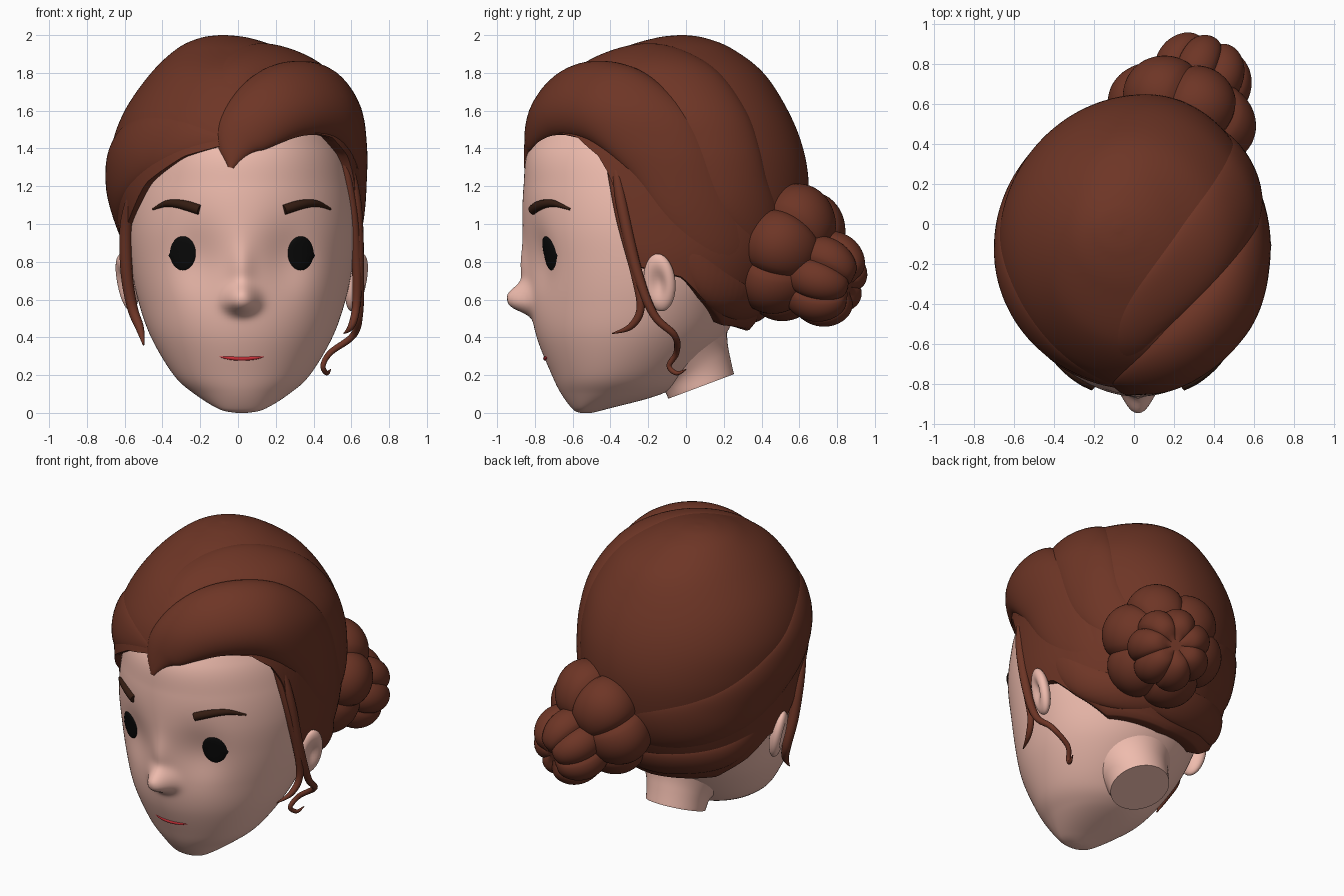
import bpy, bmesh
from math import sin, cos, pi, exp, radians, sqrt
from mathutils import Vector, Matrix
from mathutils.bvhtree import BVHTree

if "Cube" in bpy.data.objects:
    bpy.data.objects.remove(bpy.data.objects["Cube"])


def material(name, rgb):
    m = bpy.data.materials.new(name)
    m.diffuse_color = (*rgb, 1)
    m.use_nodes = True
    m.node_tree.nodes["Principled BSDF"].inputs["Base Color"].default_value = m.diffuse_color
    return m


SKIN = material("skin", (.86, .50, .42))
HAIR = material("hair", (.155, .036, .019))
BROW = material("brow", (.035, .012, .006))
DARK = material("eye", (.003, .003, .003))
LIP = material("lip", (.6, .03, .04))


def at(keys, t):
    """Catmull-Rom sample of a key list, t in 0..1."""
    f = t * (len(keys) - 1)
    i = min(int(f), len(keys) - 2)
    u = f - i
    g = lambda j: keys[max(0, min(len(keys) - 1, j))]
    return [.5 * (2 * b + (c - a) * u + (2*a - 5*b + 4*c - d) * u*u + (3*b - a - 3*c + d) * u**3)
            for a, b, c, d in zip(g(i - 1), g(i), g(i + 1), g(i + 2))]


def skin_rows(name, rows, mat, closed=True, cap0=True, cap1=True):
    """Join rows of points with quads into a smooth object."""
    n = len(rows[0])
    verts = [tuple(p) for r in rows for p in r]
    faces = [(i*n + j, i*n + (j+1) % n, (i+1)*n + (j+1) % n, (i+1)*n + j)
             for i in range(len(rows) - 1) for j in range(n if closed else n - 1)]
    if closed and cap0:
        faces.append(tuple(range(n)))
    if closed and cap1:
        faces.append(tuple(range(len(verts) - n, len(verts))))
    me = bpy.data.meshes.new(name)
    me.from_pydata(verts, [], faces)
    bm = bmesh.new()
    bm.from_mesh(me)
    bmesh.ops.recalc_face_normals(bm, faces=bm.faces)
    bm.to_mesh(me)
    tree = BVHTree.FromBMesh(bm)
    bm.free()
    me.materials.append(mat)
    ob = bpy.data.objects.new(name, me)
    bpy.context.collection.objects.link(ob)
    bpy.ops.object.select_all(action='DESELECT')
    ob.select_set(True)
    bpy.context.view_layer.objects.active = ob
    bpy.ops.object.shade_smooth_by_angle(angle=radians(50))
    return ob, tree


def section(key, phi):
    """Point on an uneven ellipse; phi = 0 is the front, positive to +x."""
    z, cx, xl, xr, yc, yf, yb = key
    s, c = sin(phi), cos(phi)
    x = cx + (xr - cx if s > 0 else cx - xl) * s
    y = yc + (yc - yf if c > 0 else yb - yc) * -c
    return Vector((x, y, z))


def tube(name, path, radii, mat, n=48, sides=12):
    pts = [Vector(at(path, i / n)) for i in range(n + 1)]
    rad = [at([(r,) for r in radii], i / n)[0] for i in range(n + 1)]
    rows, nrm = [], Vector((.8, .5, .1))
    for i, p in enumerate(pts):
        t = (pts[min(n, i + 1)] - pts[max(0, i - 1)]).normalized()
        nrm = (nrm - t * nrm.dot(t)).normalized()
        b = t.cross(nrm)
        rows.append([p + (nrm * cos(a) + b * sin(a)) * rad[i]
                     for a in (2 * pi * k / sides for k in range(sides))])
    return skin_rows(name, rows, mat)


# Head: z, half width, middle y, front y, back y
head_keys = [(z, .02, .02 - w, .02 + w, yc, yf, yb) for z, w, yc, yf, yb in [
    (0, .03, -.53, -.56, -.5), (.02, .12, -.53, -.60, -.42), (.1, .25, -.42, -.66, -.13),
    (.2, .36, -.36, -.71, .02), (.4, .48, -.28, -.79, .2), (.6, .55, -.22, -.83, .3),
    (.8, .59, -.2, -.85, .4), (1, .605, -.2, -.865, .5), (1.2, .585, -.2, -.86, .55),
    (1.4, .53, -.2, -.83, .5), (1.6, .4, -.2, -.68, .35), (1.75, .1, -.2, -.35, 0)]]


def face_point(key, phi):
    p = section(key, phi)
    if p.y < -.4:
        dx, z = p.x - .02, p.z
        r = (dx / .085)**2 + ((z - .59) / (.062 if z < .59 else .085))**2
        tip = .112 * exp(-r**1.4)
        bridge = .03 * exp(-(dx / .06)**2 - ((z - .76) / .13)**2)
        socket = .05 * exp(-((abs(dx) - .24) / .14)**2 - ((z - .81) / .19)**2)
        p.y += -(-socket) - tip - bridge
    return p


head, face = skin_rows("head", [[-1 * -face_point(at(head_keys, i / 150), 2*pi*j / 200)
                                 for j in range(200)] for i in range(151)], SKIN)
tube("neck", [(.02, .08, .14), (.02, .045, .23), (.02, -.03, .36), (.02, -.12, .55)],
     [.185, .205, .29, .38], SKIN, sides=48)


def on_face(x, z, off=0):
    hit = face.ray_cast(Vector((x, -2, z)), Vector((0, 1, 0)))[0]
    return Vector((x, hit.y - off, z))


# Eyes, brows and ears on both sides
for side, m in (("right", 1), ("left", -1)):
    rows = []
    for r in (1, .95, .8, .6, .4, .2, .02):
        ring = []
        for k in range(48):
            a = 2 * pi * k / 48 - pi
            lash = 1 + .13 * exp(-((a + .15) / .12)**2) * r
            ring.append(on_face(.02 + m * (.312 + .068 * r * cos(a) * lash),
                                .845 + .09 * r * sin(a), .002 + .014 * sqrt(1 - r*r)))
        rows.append(ring)
    skin_rows(side + "_eye", rows, DARK, cap0=False)
    brow = [on_face(.02 + m * x, z, -.002) for x, z in
            [(.222, 1.075), (.28, 1.094), (.34, 1.107), (.4, 1.107), (.47, 1.078)]]
    tube(side + "_brow", brow, [.027, .027, .023, .017, .006], BROW)

    bpy.ops.mesh.primitive_uv_sphere_add(segments=40, ring_count=24)
    ear = bpy.context.object
    ear.name = side + "_ear"
    for v in ear.data.vertices:
        r2 = v.co.y**2 + v.co.z**2
        if v.co.x * m > 0:
            v.co.x *= 1 - .85 * exp(-r2 * 3.2)
    ear.data.transform(Matrix.Translation((.02 + m * .61, -.14, .69))
                       @ Matrix.Rotation(-m * .35, 4, 'Z') @ Matrix.Rotation(m * .2, 4, 'Y')
                       @ Matrix.Diagonal((.05, .088, .155, 1)))
    ear.data.materials.append(SKIN)
    bpy.ops.object.shade_smooth()

# Mouth
tube("mouth", [on_face(.02 + x, .288 + .8 * x * x, -.004) for x in
               (-.125, -.08, -.04, 0, .04, .08, .125)], [.003, .009, .011, .012, .011, .009, .003], LIP)

# Hair cap: z, middle x, left, right, middle y, front, back
hair_keys = [
    (2.0, -.08, -.1, -.06, -.02, -.04, 0), (1.985, -.07, -.2, .06, -.03, -.16, .1),
    (1.93, -.04, -.32, .22, -.06, -.34, .24), (1.8, 0, -.46, .45, -.1, -.6, .41),
    (1.6, .04, -.6, .6, -.1, -.77, .54), (1.4, .06, -.67, .65, -.1, -.84, .62),
    (1.2, .06, -.67, .66, -.1, -.87, .65), (1, .06, -.635, .66, -.1, -.87, .63),
    (.8, .06, -.61, .645, -.1, -.8, .57), (.6, .04, -.56, .59, -.1, -.6, .46),
    (.42, .02, -.45, .46, -.1, -.5, .32)]
# Hairline height by angle from the front (degrees)
hairline = [(-180, .44), (-130, .47), (-110, .6), (-97, .72), (-82, .74), (-76, .85), (-68, 1.0),
            (-58, 1.1), (-48, 1.22), (-28, 1.36), (-10, 1.42), (0, 1.41), (7, 1.42), (26, 1.5),
            (49, 1.46), (61, 1.36), (67, 1.25), (72, 1.0), (76, .78), (82, .76), (97, .72),
            (110, .6), (130, .47), (180, .44)]


def line_t(deg):
    for (a, za), (b, zb) in zip(hairline, hairline[1:]):
        if a <= deg <= b:
            z = za + (zb - za) * (deg - a) / (b - a)
            break
    lo, hi = 0, 1
    for _ in range(20):
        mid = (lo + hi) / 2
        lo, hi = (mid, hi) if at(hair_keys, mid)[0] > z else (lo, mid)
    return lo


N, R = 160, 60
cols = []
for j in range(N):
    phi = -pi + 2 * pi * j / N
    t = line_t(-180 + 360 * j / N)
    col = [section(at(hair_keys, t * i / R), phi) for i in range(R + 1)]
    core = Vector((0, -.15, col[-1].z + .1))
    col += [col[-1].lerp(core, .03) - Vector((0, 0, .008)), col[-1].lerp(core, .2)]
    cols.append(col)
skin_rows("hair_cap", [list(r) for r in zip(*cols)], HAIR, cap1=False)

# Uncut hair volume, only used to lay the locks on
hull, hull_tree = skin_rows("hull_helper", [[section(at(hair_keys, i / 60), 2*pi*j / 96)
                            for j in range(96)] for i in range(61)], HAIR)
bpy.data.objects.remove(hull)
C = Vector((0, -.1, 1.1))


def lock(name, path, widths, thick, n=70, m=24):
    """Swept lock of hair that hugs the hair volume."""
    pts = [Vector(at(path, i / n)) for i in range(n + 1)]
    rows = []
    for i, p in enumerate(pts):
        t = (pts[min(n, i + 1)] - pts[max(0, i - 1)]).normalized()
        side = t.cross(p - C).normalized()
        w = at([(v,) for v in widths], i / n)[0]
        h = at([(v,) for v in thick], i / n)[0]
        row = []
        for k in range(m + 1):
            s = -cos(pi * k / m)
            d = (p + side * w * s - C).normalized()
            hit = hull_tree.ray_cast(C + d * 3, -d)[0]
            row.append(hit + d * (h * max(0, 1 - s*s)**.6 - .014))
        rows.append(row)
    skin_rows(name, rows, HAIR, closed=False)


lock("fringe", [(-.04, -.86, 1.3), (.02, -.83, 1.49), (.28, -.68, 1.69), (.5, -.42, 1.66),
                (.62, -.15, 1.42), (.62, .05, 1.1), (.5, .3, .8)],
     [.02, .15, .24, .25, .22, .18, .12], [.02, .05, .11, .12, .055, .03, .01])
lock("crown_band", [(-.1, -.78, 1.6), (.05, -.5, 1.88), (.35, -.15, 1.85), (.55, .15, 1.55),
                    (.58, .3, 1.2), (.45, .45, .95)],
     [.05, .14, .2, .2, .18, .12], [0, .03, .045, .045, .04, .02])
lock("left_sweep", [(-.1, -.84, 1.47), (-.35, -.72, 1.47), (-.58, -.4, 1.35), (-.66, -.1, 1.18),
                    (-.55, .3, .98), (-.2, .55, .87), (.1, .58, .85)],
     [.04, .12, .19, .2, .2, .18, .15], [.015, .025, .04, .045, .04, .03, .01])
lock("left_nape", [(-.6, .05, .8), (-.48, .22, .66), (-.25, .4, .58), (.05, .45, .56), (.3, .42, .6)],
     [.04, .1, .12, .12, .08], [.01, .035, .04, .04, .02])
lock("right_nape", [(.62, .0, .88), (.55, .15, .68), (.42, .3, .57), (.2, .42, .54)],
     [.05, .1, .11, .08], [.01, .035, .04, .02])


# Bun: two lobed knots on one slanted axis
def knot(name, centre, axis, radius, depth, lobes, turn):
    q = Vector(axis).to_track_quat('Z', 'Y')
    rows = []
    for i in range(1, 32):
        e = pi * i / 32
        row = []
        for k in range(lobes * 16):
            a = 2 * pi * k / (lobes * 16)
            f = .85 + .15 * abs(sin(lobes * a / 2)) ** .7
            dimple = 1 - .25 * exp(-(sin(e) / .3)**2)
            r = radius * f * sin(e)**.8
            row.append(Vector(centre) + q @ Vector((r * cos(a + turn), r * sin(a + turn),
                                                    depth * (.4 + .6 * f) * dimple * cos(e))))
        rows.append(row)
    skin_rows(name, rows, HAIR)


knot("bun_base", (.24, .55, .85), (.35, .85, -.35), .385, .24, 6, .3)
knot("bun_top", (.335, .735, .71), (.35, .85, -.3), .26, .205, 7, 0)

# Loose strands at the temples
tube("right_curl_strand", [(.58, -.38, 1.36), (.625, -.34, 1.1), (.64, -.26, .75), (.64, -.17, .52),
                           (.61, -.06, .41), (.49, -.05, .32), (.45, -.09, .25), (.47, -.05, .21),
                           (.49, 0, .23)],
     [.02, .03, .028, .022, .018, .016, .014, .012, .003], HAIR)
tube("right_short_strand", [(.56, -.41, 1.36), (.61, -.35, 1.05), (.63, -.27, .75),
                            (.625, -.24, .56), (.6, -.29, .46), (.56, -.39, .42)],
     [.02, .025, .026, .022, .018, .003], HAIR)
tube("left_strand", [(-.54, -.46, 1.2), (-.59, -.36, 1.0), (-.59, -.3, .75), (-.56, -.27, .56),
                     (-.52, -.31, .45), (-.5, -.38, .36)],
     [.03, .034, .032, .028, .022, .004], HAIR)
